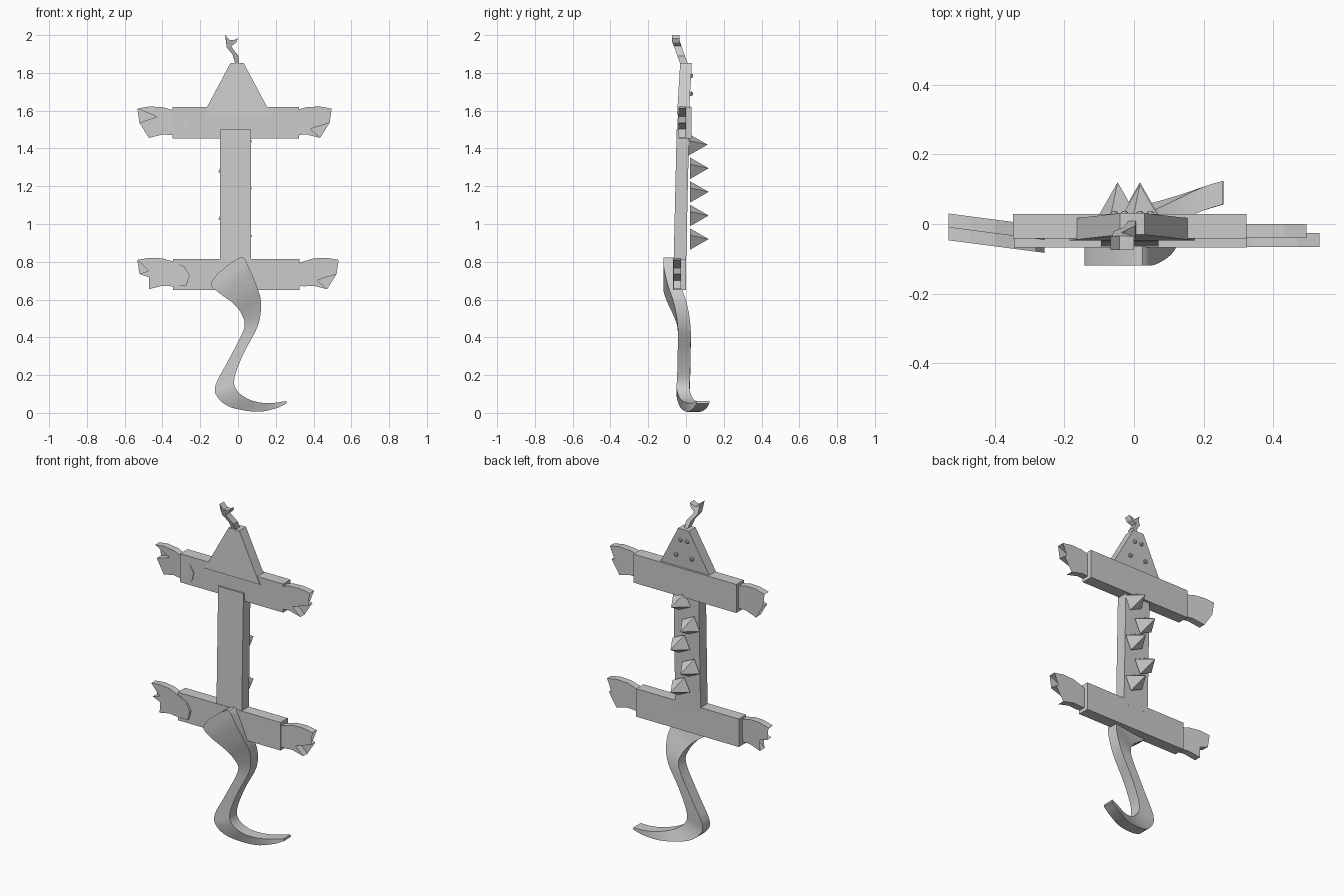
import bpy, bmesh, math
from mathutils import Matrix, Vector

if "Cube" in bpy.data.objects:
    bpy.data.objects.remove(bpy.data.objects["Cube"])


def finish(name, bm, smooth=False):
    bmesh.ops.recalc_face_normals(bm, faces=bm.faces)
    me = bpy.data.meshes.new(name)
    bm.to_mesh(me)
    bm.free()
    ob = bpy.data.objects.new(name, me)
    bpy.context.collection.objects.link(ob)
    if smooth:
        bpy.context.view_layer.objects.active = ob
        ob.select_set(True)
        bpy.ops.object.shade_smooth_by_angle(angle=math.radians(30))
        ob.select_set(False)
    return ob


def prism(name, outline, mid, half):
    """Slab with an x/z outline; mid(x, z) gives the centre depth."""
    bm = bmesh.new()
    front = [bm.verts.new((x, mid(x, z) - half, z)) for x, z in outline]
    back = [bm.verts.new((x, mid(x, z) + half, z)) for x, z in outline]
    n = len(outline)
    caps = [bm.faces.new(front), bm.faces.new(back[::-1])]
    for i in range(n):
        j = (i + 1) % n
        bm.faces.new((front[j], front[i], back[i], back[j]))
    bmesh.ops.triangulate(bm, faces=caps)
    return finish(name, bm)


def rect(x0, x1, z0, z1):
    return [(x0, z0), (x1, z0), (x1, z1), (x0, z1)]


def spline(rows, steps):
    """Catmull-Rom through rows of numbers."""
    pts = [Vector(r) for r in rows]
    pts = [2 * pts[0] - pts[1]] + pts + [2 * pts[-1] - pts[-2]]
    out = []
    for i in range(1, len(pts) - 2):
        a, b, c, d = pts[i - 1:i + 3]
        for s in range(steps):
            t = s / steps
            out.append(0.5 * (2 * b + (c - a) * t + (2 * a - 5 * b + 4 * c - d) * t * t
                              + (3 * b - a - 3 * c + d) * t ** 3))
    return out + [pts[-2]]


# Trunk and the two limb bars
prism("body", rect(-0.095, 0.07, 0.78, 1.5), lambda x, z: -0.032 + 0.023 * (z - 0.82), 0.033)
prism("front_legs", rect(-0.348, 0.323, 1.452, 1.62), lambda x, z: -0.006, 0.035)
prism("rear_legs", rect(-0.345, 0.325, 0.65, 0.815), lambda x, z: -0.034, 0.034)

# Head wedge
prism("head", [(-0.185, 1.58), (0.175, 1.58), (0.03, 1.852), (-0.04, 1.852)],
      lambda x, z: 0.06 * (z - 1.85), 0.031)

# Eyes and nostrils on the back of the head
for name, dx, z in (("nostril", 0.022, 1.785), ("eye", 0.052, 1.69)):
    for s in (-1, 1):
        bm = bmesh.new()
        bmesh.ops.create_icosphere(bm, subdivisions=1, radius=0.013,
                                   matrix=Matrix.Translation((s * dx - 0.005, 0.027, z)))
        finish(name, bm)

# Forked tongue
tongue = [(-0.012, 1.84), (-0.028, 1.895), (-0.06, 1.935), (-0.062, 1.97), (-0.068, 2.0),
          (-0.042, 1.973), (-0.022, 1.974), (0.0, 1.985), (-0.01, 1.96), (-0.036, 1.942),
          (-0.018, 1.915), (0.003, 1.89), (0.006, 1.84)]
prism("tongue", tongue, lambda x, z: -0.055 * min(1, (z - 1.82) / 0.15), 0.02)

# Clawed feet
foot = [(0.533, 0.075), (0.47, 0.086), (0.40, 0.083), (0.34, 0.065), (0.285, 0.04),
        (0.257, -0.005), (0.272, -0.06), (0.35, -0.065), (0.40, -0.062), (0.472, -0.08),
        (0.42, -0.033), (0.522, 0.0), (0.43, 0.032)]
for name, zc, shift, yr, yl in (("front_foot", 1.536, -0.037, -0.02, 0.01),
                                ("rear_foot", 0.735, 0.0, -0.046, -0.027)):
    prism(name + "_right", [(x + shift, zc + z) for x, z in foot], lambda x, z: yr, 0.02)
    prism(name + "_left", [(-x, zc + z) for x, z in foot],
          lambda x, z: yl - 0.13 * (x + 0.533), 0.02)

# Spikes in a zigzag down the back
for i in range(5):
    bm = bmesh.new()
    x = 0.017 if i % 2 == 0 else -0.047
    place = (Matrix.Translation((x, 0.064 + 0.006 * (i > 0), 1.42 - 0.125 * i))
             @ Matrix.Rotation(math.radians(-90), 4, 'X')
             @ Matrix.Rotation(math.radians(-20), 4, 'Z'))
    bmesh.ops.create_cone(bm, cap_ends=True, segments=4, radius1=0.061, radius2=0,
                          depth=0.1, matrix=place)
    finish("back_spike", bm)

# Tail ribbon: left x, z, right x, z, centre depth
tail = [(-0.11, 0.735, -0.03, 0.80, -0.085), (-0.143, 0.68, 0.025, 0.823, -0.086),
        (-0.10, 0.635, 0.06, 0.765, -0.083), (-0.02, 0.575, 0.10, 0.67, -0.06),
        (0.025, 0.51, 0.122, 0.58, -0.03), (0.03, 0.44, 0.105, 0.46, -0.01),
        (-0.05, 0.28, 0.03, 0.315, -0.01), (-0.118, 0.15, -0.018, 0.19, -0.013),
        (-0.11, 0.085, -0.01, 0.125, -0.015), (-0.04, 0.03, 0.05, 0.075, 0.003),
        (0.10, 0.006, 0.13, 0.053, 0.04), (0.20, 0.024, 0.20, 0.054, 0.073),
        (0.258, 0.05, 0.256, 0.063, 0.09)]
bm = bmesh.new()
rings = []
for lx, lz, rx, rz, y in spline(tail, 4):
    h = 0.034
    rings.append([bm.verts.new(c) for c in ((lx, y - h, lz), (rx, y - h, rz),
                                            (rx, y + h, rz), (lx, y + h, lz))])
for a, b in zip(rings, rings[1:]):
    for k in range(4):
        m = (k + 1) % 4
        bm.faces.new((a[k], a[m], b[m], b[k]))
bm.faces.new(rings[0])
bm.faces.new(rings[-1][::-1])
finish("tail", bm, smooth=True)
